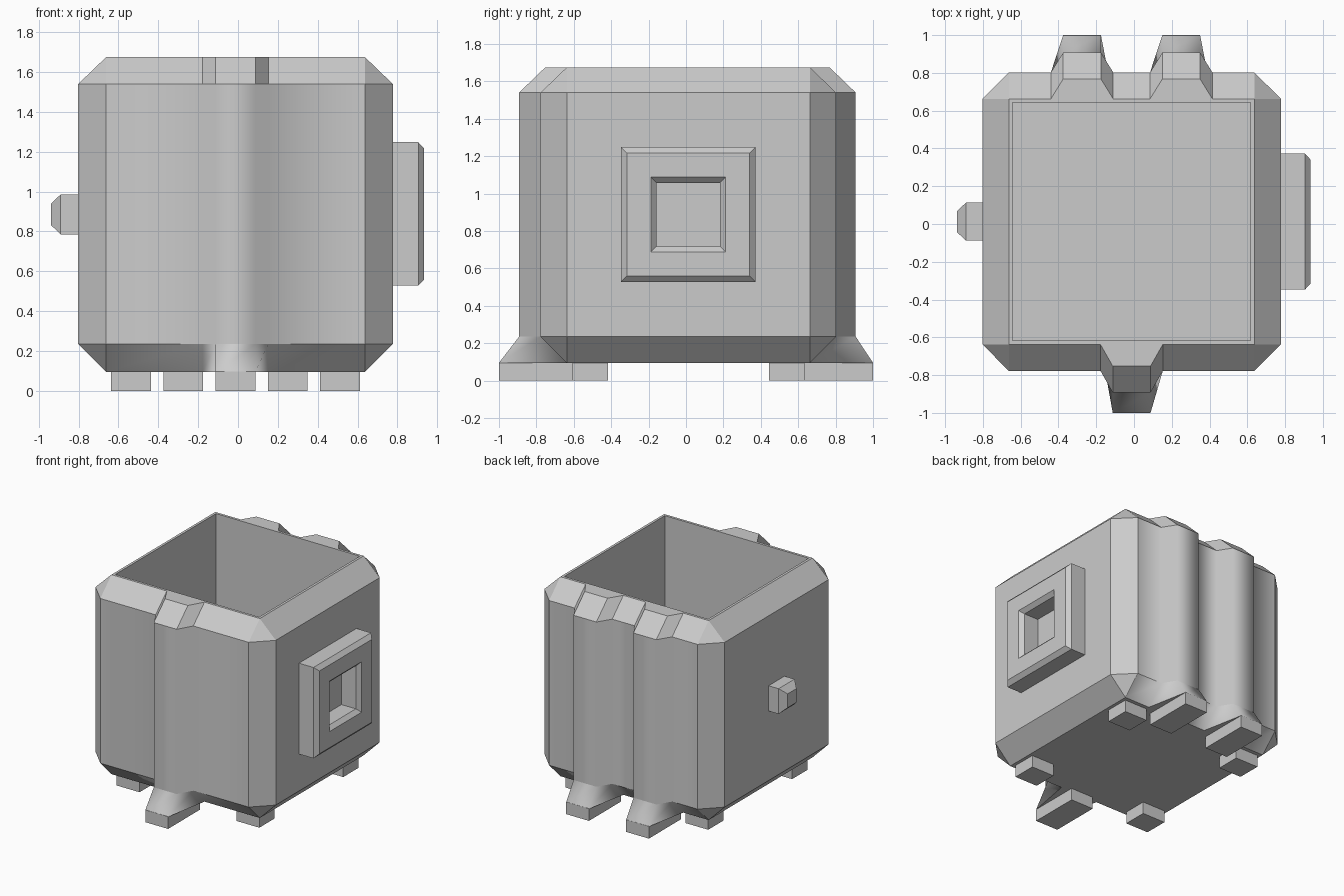
import bpy, bmesh

if "Cube" in bpy.data.objects:
    bpy.data.objects.remove(bpy.data.objects["Cube"])

CX, CY = -0.0125, 0.0125      # centre of the box body
OUT, INN = 0.79, 0.65         # half width at the walls and at the chamfered rims
CAV = 0.63                    # half width of the cavity


def loft(name, rings, soft=()):
    """Join equal-length rings, cap both ends; columns in soft stay smooth."""
    bm = bmesh.new()
    vs = [[bm.verts.new(p) for p in r] for r in rings]
    n = len(rings[0])
    for a, b in zip(vs, vs[1:]):
        for i in range(n):
            j = (i + 1) % n
            bm.faces.new((a[i], a[j], b[j], b[i]))
    bm.faces.new(vs[0][::-1])
    bm.faces.new(vs[-1])
    for e in bm.edges:
        e.smooth = False
    for i in soft:
        for a, b in zip(vs[:2], vs[1:3]):
            bm.edges.get((a[i], b[i])).smooth = True
    for f in bm.faces:
        f.smooth = bool(soft)
    bmesh.ops.remove_doubles(bm, verts=bm.verts, dist=0.0005)
    bmesh.ops.recalc_face_normals(bm, faces=bm.faces)
    me = bpy.data.meshes.new(name)
    bm.to_mesh(me)
    bm.free()
    ob = bpy.data.objects.new(name, me)
    bpy.context.collection.objects.link(ob)
    return ob


def rib(x, base, tip):
    """Trapezoid bulge, left to right."""
    return [(x - 0.165, base), (x - 0.1, tip), (x + 0.1, tip), (x + 0.165, base)]


def outline(h, front_tip, back_tip):
    """Chamfered square with one rib in front and two at the back."""
    front = [(-INN, -h)] + rib(0, -h, front_tip) + [(INN, -h)]
    back = [(-INN, h)] + rib(-0.2625, h, back_tip) + rib(0.2625, h, back_tip) + [(INN, h)]
    return front + [(h, -INN), (h, INN)] + back[::-1] + [(-h, INN), (-h, -INN)]


def at(pts, z):
    return [(x + CX, y + CY, z) for x, y in pts]


# Open box body with ribs flaring into the feet
low = outline(INN, -1.0 - CY, 1.0 - CY)
mid = outline(OUT, -OUT - 0.115, OUT + 0.105)
top = outline(INN, -INN - 0.115, INN + 0.105)
cavity = [(max(-CAV, min(CAV, x)), CAV if y > 0 else -CAV) if abs(y) >= INN
          else (CAV if x > 0 else -CAV, y) for x, y in top]
rib_columns = list(range(1, 5)) + list(range(9, 17))
loft("body", [at(low, 0.095), at(mid, 0.235), at(mid, 1.54), at(top, 1.675),
              at(cavity, 1.675), at(cavity, 0.12)], rib_columns)


# Feet: four at the corners, three long ones under the ribs
def box(name, x0, x1, y0, y1, z0, z1):
    sq = [(x0, y0), (x1, y0), (x1, y1), (x0, y1)]
    return loft(name, [[(x, y, z) for x, y in sq] for z in (z0, z1)])


for sx in (-1, 1):
    x = CX + sx * 0.525
    for sy in (-1, 1):
        y = CY + sy * 0.525
        box("corner_foot", x - 0.1, x + 0.1, y - 0.095, y + 0.095, 0, 0.097)
    x = CX + sx * 0.2625
    box("back_foot", x - 0.1, x + 0.1, 0.6, 1.0, 0, 0.097)
box("front_foot", CX - 0.1, CX + 0.1, -1.0, -0.6, 0, 0.097)


# Square side fittings: profile of (x, half width)
def fitting(name, profile, y, z):
    return loft(name, [[(x, y + a * h, z + b * h) for a, b in
                        ((-1, -1), (1, -1), (1, 1), (-1, 1))] for x, h in profile])


fitting("side_frame", [(0.77, 0.36), (0.905, 0.36), (0.935, 0.328), (0.935, 0.2),
                       (0.905, 0.17), (0.779, 0.17)], CY, 0.888)
fitting("side_knob", [(-0.79, 0.1), (-0.89, 0.1), (-0.938, 0.055)], CY, 0.886)
